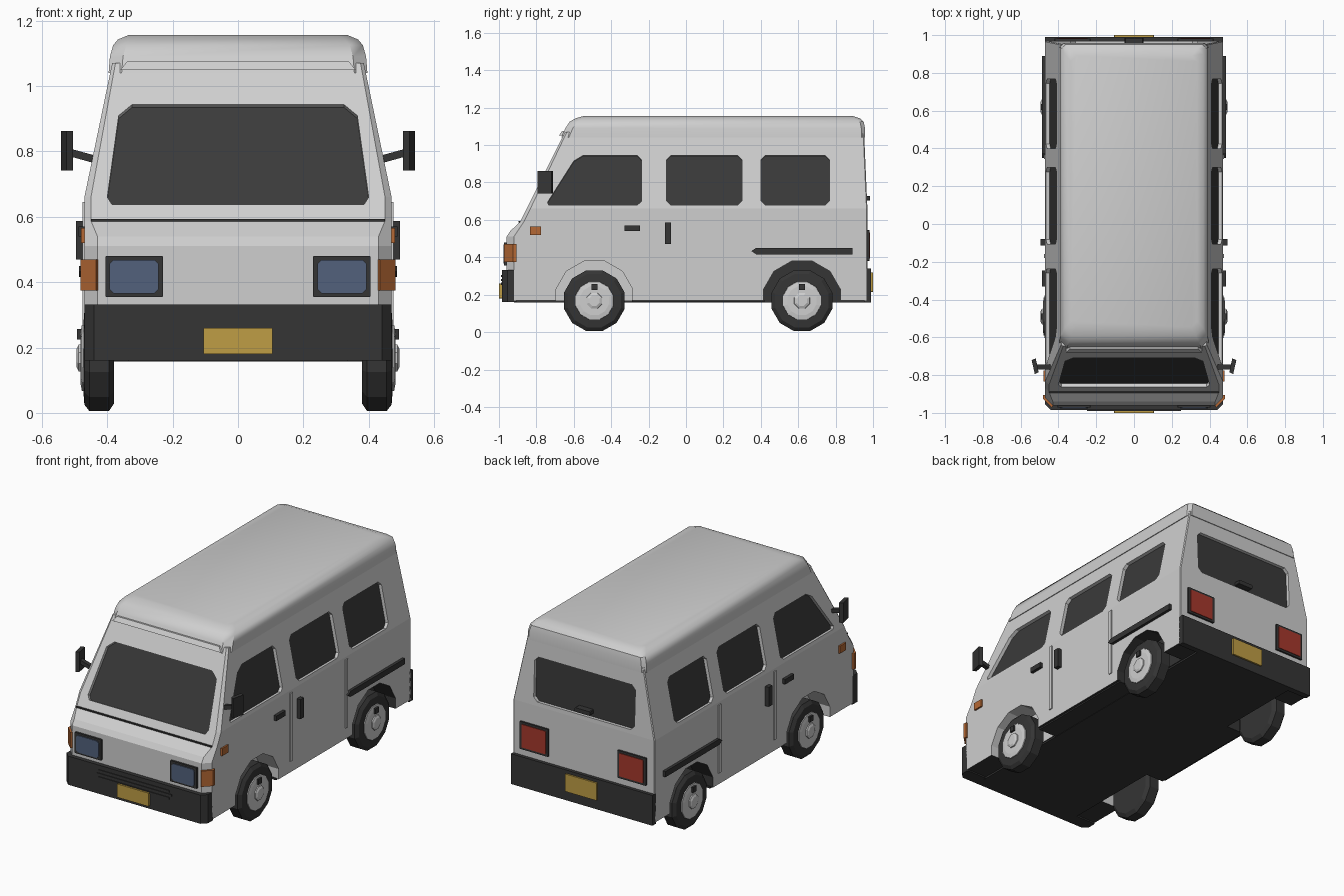
import bpy, bmesh, math
from mathutils import Vector

if "Cube" in bpy.data.objects:
    bpy.data.objects.remove(bpy.data.objects["Cube"])


def colour(name, r, g, b):
    m = bpy.data.materials.new(name)
    m.diffuse_color = (r, g, b, 1)
    m.use_nodes = True
    m.node_tree.nodes["Principled BSDF"].inputs["Base Color"].default_value = m.diffuse_color
    return m


PAINT = colour("light grey paint", 0.62, 0.62, 0.62)
DARK = colour("black trim", 0.035, 0.035, 0.035)
GLASS = colour("dark glass", 0.042, 0.042, 0.042)
BLUE = colour("headlamp blue", 0.085, 0.12, 0.20)
ORANGE = colour("indicator orange", 0.46, 0.14, 0.035)
RED = colour("tail red", 0.38, 0.04, 0.025)
GOLD = colour("plate yellow", 0.52, 0.34, 0.06)


def add_loft(bm, rings, caps=(0, 0), side=0):
    """Skin a list of equal-length point rings and cap both ends."""
    rows = [[bm.verts.new(p) for p in r] for r in rings]
    n = len(rows[0])
    for a, b in zip(rows, rows[1:]):
        for i in range(n):
            f = bm.faces.new((a[i], a[(i + 1) % n], b[(i + 1) % n], b[i]))
            f.material_index = side
    bm.faces.new(rows[0][::-1]).material_index = caps[0]
    bm.faces.new(rows[-1]).material_index = caps[1]


def finish(bm, name, *mats):
    bmesh.ops.recalc_face_normals(bm, faces=bm.faces)
    me = bpy.data.meshes.new(name)
    bm.to_mesh(me)
    bm.free()
    for m in mats:
        me.materials.append(m)
    ob = bpy.data.objects.new(name, me)
    bpy.context.collection.objects.link(ob)
    return ob


def loft(name, rings, mat):
    bm = bmesh.new()
    add_loft(bm, rings)
    return finish(bm, name, mat)


def box(name, x, y, z, mat):
    return loft(name, [[(x[0], y[0], h), (x[1], y[0], h), (x[1], y[1], h), (x[0], y[1], h)] for h in z], mat)


def chamfered(u0, u1, v0, v1, c):
    return [(u0 + c, v0), (u1 - c, v0), (u1, v0 + c), (u1, v1 - c),
            (u1 - c, v1), (u0 + c, v1), (u0, v1 - c), (u0, v0 + c)]


def face_plate(name, x, z, y, mat, c=0.008):
    """Chamfered plate facing front or back, between the two y values."""
    pts = chamfered(*x, *z, c)
    return loft(name, [[(u, h, v) for u, v in pts] for h in y], mat)


def outline(z, w, yf, yb, cf, cb=0.005):
    """Plan outline with chamfered corners."""
    return [(-w + cf, yf, z), (w - cf, yf, z), (w, yf + cf, z), (w, yb - cb, z),
            (w - cb, yb, z), (-w + cb, yb, z), (-w, yb - cb, z), (-w, yf + cf, z)]


def disc(x, y, z, r, n=12):
    return [(x, y + r * math.cos((i + .5) * math.tau / n), z + r * math.sin((i + .5) * math.tau / n))
            for i in range(n)]


# Body shell, stacked plan outlines; the underside is black
bm = bmesh.new()
add_loft(bm, [outline(0.168, .47, -.96, .97, .04), outline(0.51, .47, -.96, .97, .04),
              outline(0.54, .47, -.94, .97, .04), outline(0.588, .47, -.888, .97, .02),
              outline(0.66, .47, -.852, .97, .02), outline(1.07, .385, -.647, .952, .01)], (1, 0))
body = finish(bm, "body_shell", PAINT, DARK, GLASS)

# Recessed windows and wheel wells are cut from the shell
cut = bmesh.new()


def recess(points, normal, depth=0.02):
    n = Vector(normal).normalized()
    add_loft(cut, [[Vector(p) - n * depth for p in points], [Vector(p) + n * .04 for p in points]], (2, 0))


side_windows = [
    [(-.735, .68), (-.26, .68), (-.237, .70), (-.237, .92), (-.26, .945), (-.55, .945), (-.60, .915), (-.74, .695)],
    chamfered(-.105, .30, .68, .945, .024), chamfered(.40, .768, .68, .945, .024)]
slope = 0.085 / 0.41
for s in (-1, 1):
    for pts in side_windows:
        recess([(s * (.47 - (z - .66) * slope), y, z) for y, z in pts], (s, 0, slope))
    for y, idx in ((-.49, 0), (.62, 1)):
        add_loft(cut, [disc(s * .34, y, .175, .212), disc(s * .6, y, .175, .212)], (idx, idx), idx)
screen = [(-.385, .637), (.385, .637), (.40, .66), (.365, .91), (.325, .943), (-.325, .943), (-.365, .91), (-.40, .66)]
recess([(x, -.852 + (z - .66) * .5, z) for x, z in screen], (0, -1, .5))
recess([(x, .97 - (z - .66) * .044, z) for x, z in chamfered(-.335, .335, .685, .95, .025)], (0, 1, .044))
cutter = finish(cut, "opening_cutter", PAINT, DARK, GLASS)
cutter.hide_render = True
mod = body.modifiers.new("openings", "BOOLEAN")
mod.operation, mod.solver, mod.object = "DIFFERENCE", "EXACT", cutter
bpy.context.view_layer.objects.active = body
bpy.ops.object.modifier_apply(modifier=mod.name)
bpy.data.objects.remove(cutter)

# Raised roof cap and the step above the windscreen
roof = loft("roof_cap", [outline(1.04, .396, -.667, .958, .04, .02), outline(1.09, .392, -.645, .957, .04, .02),
                         outline(1.125, .382, -.622, .95, .04, .02), outline(1.143, .367, -.59, .93, .04, .03),
                         outline(1.156, .335, -.545, .89, .03, .03)], PAINT)
bpy.context.view_layer.objects.active = roof
roof.select_set(True)
bpy.ops.object.shade_smooth_by_angle(angle=math.radians(35))
loft("roof_step", [[(-.36, -.68, 1.05), (.36, -.68, 1.05), (.36, -.6, 1.05), (-.36, -.6, 1.05)],
                   [(-.34, -.663, 1.075), (.34, -.663, 1.075), (.34, -.6, 1.075), (-.34, -.6, 1.075)]], PAINT)
box("cowl_seam", (-.45, .45), (-.895, -.87), (.586, .593), DARK)

# Bumpers and number plates
loft("front_bumper", [outline(z, .47, -.985, -.905, .03) for z in (.16, .332)], DARK)
for i in range(3):
    z, w = .252 + i * .021, (.235, .25, .235)[i]
    box("front_bumper_rib", (-w, w), (-.989, -.98), (z, z + .012), DARK)
box("rear_bumper", (-.47, .47), (.955, .99), (.158, .34), DARK)
face_plate("front_plate", (-.105, .105), (.18, .26), (-1, -.98), GOLD, .002)
face_plate("rear_plate", (-.105, .105), (.215, .32), (.98, 1), GOLD, .002)
face_plate("rear_handle", (-.05, .05), (.703, .728), (.94, .985), DARK, .004)
box("floor_pan", (-.335, .335), (-.92, .96), (.158, .175), DARK)
box("sill", (-.455, .455), (-.29, .42), (.16, .172), DARK)

for s in (-1, 1):
    def X(a, b):
        return (min(s * a, s * b), max(s * a, s * b))

    # Lamps
    face_plate("headlamp_frame", X(.23, .405), (.355, .48), (-.972, -.95), DARK, .002)
    face_plate("headlamp_lens", X(.243, .393), (.366, .468), (-.977, -.96), BLUE, .012)
    face_plate("tail_lamp_frame", X(.23, .42), (.38, .545), (.96, .981), DARK, .002)
    face_plate("tail_lamp_lens", X(.245, .405), (.393, .532), (.97, .985), RED, .004)
    loft("corner_indicator", [[(s * x, y, z) for x, y in ((.425, -.955), (.435, -.972), (.482, -.925), (.482, -.905),
                                                          (.46, -.905))] for z in (.375, .47)], ORANGE)
    box("side_marker", X(.46, .48), (-.835, -.775), (.52, .565), ORANGE)

    # Door furniture, rails and rubbing strip
    box("door_handle", X(.46, .488), (-.33, -.245), (.54, .57), DARK)
    box("sliding_door_handle", X(.46, .495), (-.113, -.08), (.47, .587), DARK)
    for y in (-.17, .355):
        box("door_rail", X(.46, .476), (y - .011, y + .011), (.235, .645), PAINT)
    loft("rubbing_strip", [[(s * x, y, z) for y, z in ((.35, .433), (.375, .416), (.89, .416), (.89, .45),
                                                       (.375, .45))] for x in (.46, .487)], DARK)

    # Mirror on a slanted arm
    loft("mirror", [[(s * .505, -.785, z), (s * .525, -.795, z), (s * .542, -.72, z), (s * .52, -.712, z)]
                    for z in (.742, .862)], DARK)
    loft("mirror_arm", [[(s * x, y, z + h) for y, h in ((-.77, -.012), (-.745, -.012), (-.745, .012), (-.77, .012))]
                        for x, z in ((.41, .768), (.515, .797))], DARK)

    # Wheels
    for y in (-.49, .62):
        c = (y, .168)
        loft("tyre", [disc(s * x, *c, r) for x, r in ((.38, .145), (.395, .168), (.455, .168), (.47, .148),
                                                      (.473, .11))], DARK)
        loft("wheel_rim", [disc(s * x, *c, r) for x, r in ((.46, .108), (.478, .104), (.482, .08))], PAINT)
        loft("wheel_hub", [disc(s * x, *c, r, 8) for x, r in ((.47, .048), (.488, .044), (.494, .03))], PAINT)
        box("valve_block", X(.475, .492), (y - .016, y + .016), (.225, .257), DARK)
